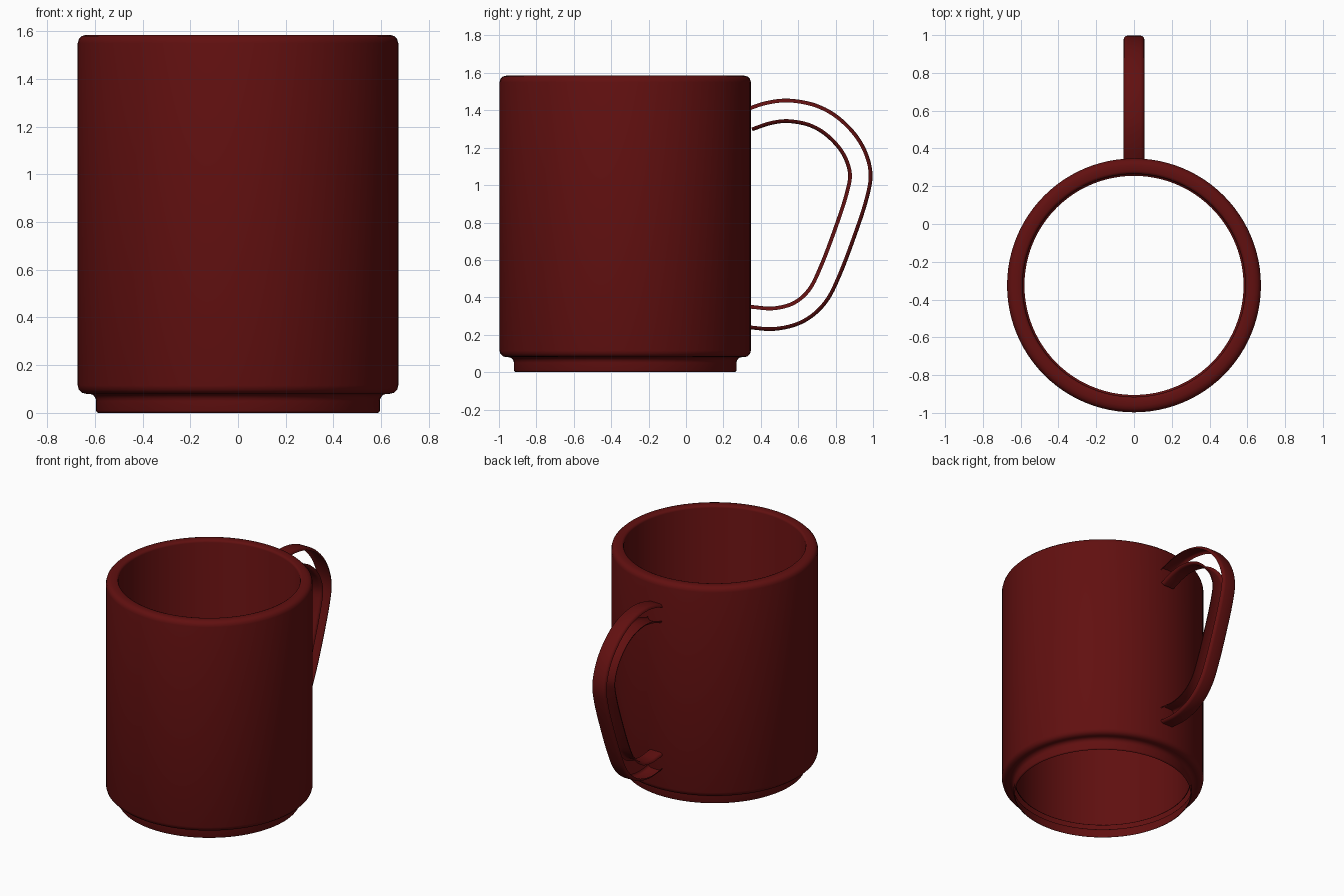
import bpy, math
from mathutils import Vector

if "Cube" in bpy.data.objects:
    bpy.data.objects.remove(bpy.data.objects["Cube"])

red = bpy.data.materials.new("dark_red")
red.diffuse_color = (0.12, 0.005, 0.005, 1)
red.use_nodes = True
red.node_tree.nodes["Principled BSDF"].inputs["Base Color"].default_value = red.diffuse_color


def make_object(name, verts, faces):
    mesh = bpy.data.meshes.new(name)
    mesh.from_pydata(verts, [], faces)
    mesh.materials.append(red)
    mesh.update()
    for p in mesh.polygons:
        p.use_smooth = True
    obj = bpy.data.objects.new(name, mesh)
    bpy.context.collection.objects.link(obj)
    return obj


def arc(cx, cz, r, a0, a1, n=3):
    return [(cx + r * math.cos(math.radians(a0 + (a1 - a0) * i / n)),
             cz + r * math.sin(math.radians(a0 + (a1 - a0) * i / n))) for i in range(n + 1)]


# Cup wall: open foot, rounded shoulder, rounded rim, inner wall (no floor)
profile = (arc(0.585, 0.010, 0.010, -90, 0, 2)           # foot edge
           + arc(0.625, 0.050, 0.030, 180, 90, 4)        # concave fillet above the foot
           + arc(0.637, 0.115, 0.035, -90, 0)            # lower body edge
           + arc(0.637, 1.550, 0.035, 0, 90)             # outer rim edge
           + arc(0.605, 1.570, 0.015, 90, 180, 2)        # inner rim edge
           + arc(0.580, 0.100, 0.010, 0, -90, 2))        # inner bottom edge
SEG, CY = 96, -0.325
verts = [(r * math.cos(2 * math.pi * k / SEG), CY + r * math.sin(2 * math.pi * k / SEG), z)
         for r, z in profile for k in range(SEG)]
faces = [(i * SEG + k, i * SEG + (k + 1) % SEG, (i + 1) * SEG + (k + 1) % SEG, (i + 1) * SEG + k)
         for i in range(len(profile) - 1) for k in range(SEG)]
make_object("cup_wall", verts, faces)

# Handle centre line (y, z), smoothed through its points
pts = [Vector(p) for p in [(0.335, 1.350), (0.44, 1.385), (0.55, 1.397), (0.68, 1.372), (0.79, 1.308),
                           (0.885, 1.20), (0.931, 1.07), (0.912, 0.94), (0.85, 0.75), (0.77, 0.54),
                           (0.70, 0.405), (0.60, 0.32), (0.47, 0.286), (0.335, 0.295)]]
ext = [2 * pts[0] - pts[1]] + pts + [2 * pts[-1] - pts[-2]]
path = []
for i in range(1, len(ext) - 2):
    a, b, c, d = ext[i - 1:i + 3]
    for s in range(6):
        t = s / 6
        path.append(0.5 * (2 * b + (c - a) * t + (2 * a - 5 * b + 4 * c - d) * t * t
                           + (3 * b - a - 3 * c + d) * t ** 3))
path.append(pts[-1])

# Outer and inner handle bands, each with rounded edges and open sides
half = [(0.055, 0.045), (0.052, 0.055), (0.045, 0.062), (0.035, 0.065)]
section = half + [(-x, n) for x, n in reversed(half)]
M = len(section)
for name, sign in (("handle_outer_band", 1), ("handle_inner_band", -1)):
    verts = []
    for i, p in enumerate(path):
        t = (path[min(i + 1, len(path) - 1)] - path[max(i - 1, 0)]).normalized()
        normal = Vector((-t.y, t.x)) * sign      # points away from the loop for sign 1
        for x, n in section:
            q = p + normal * n
            verts.append((x, q.x, q.y))
    faces = []
    for i in range(len(path) - 1):
        for k in range(M - 1):
            f = (i * M + k, i * M + k + 1, (i + 1) * M + k + 1, (i + 1) * M + k)
            faces.append(f if sign == 1 else f[::-1])
    make_object(name, verts, faces)
